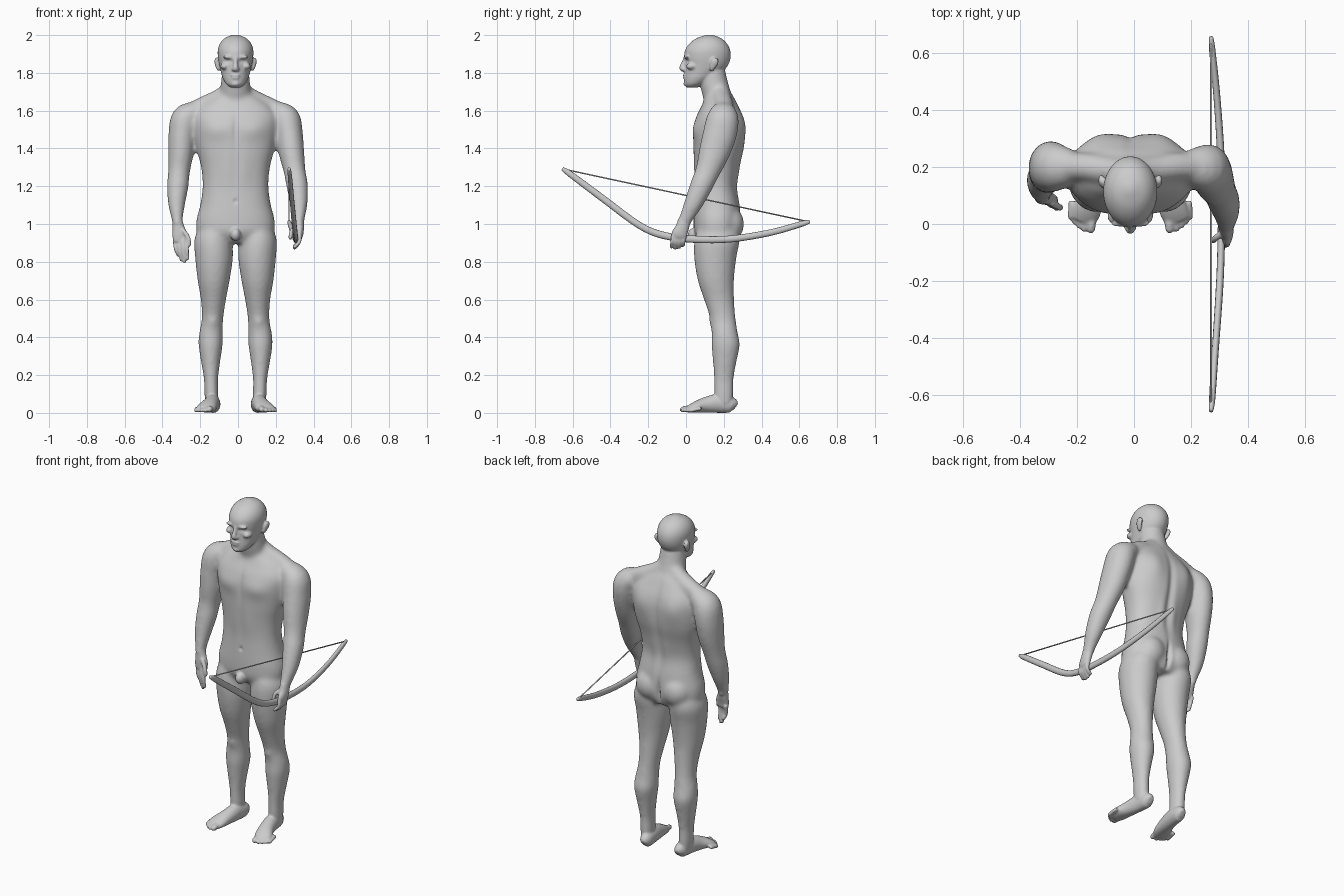
import bpy, bmesh, math
from mathutils import Vector, Matrix

CX = -0.013  # body mid-plane


def spline(rows, steps):
    """Catmull-Rom through rows of (x, y, z, half width, half depth)."""
    rows = [Vector(r) for r in rows]
    out = []
    for i in range(len(rows) - 1):
        p0, p1, p2, p3 = rows[max(i - 1, 0)], rows[i], rows[i + 1], rows[min(i + 2, len(rows) - 1)]
        for k in range(steps):
            t = k / steps
            out.append(0.5 * (2 * p1 + (p2 - p0) * t + (2 * p0 - 5 * p1 + 4 * p2 - p3) * t * t
                              + (3 * p1 - p0 - 3 * p2 + p3) * t ** 3))
    return out + [rows[-1]]


def loft(name, rows, flat=False, power=2.0, steps=4, n=24):
    rows = spline(rows, steps)
    pos = [Vector(r[:3]) for r in rows]
    ref = Vector((1, 0, 0))
    if abs((pos[-1] - pos[0]).normalized().x) > 0.8:
        ref = Vector((0, 1, 0))
    bm = bmesh.new()
    rings = []
    for i, r in enumerate(rows):
        if flat:
            u, v = Vector((1, 0, 0)), Vector((0, 1, 0))
        else:
            t = (pos[min(i + 1, len(pos) - 1)] - pos[max(i - 1, 0)]).normalized()
            u = (ref - t * ref.dot(t)).normalized()
            v = t.cross(u)
        ring = []
        for k in range(n):
            c, s = math.cos(math.tau * k / n), math.sin(math.tau * k / n)
            c = math.copysign(abs(c) ** (2 / power), c)
            s = math.copysign(abs(s) ** (2 / power), s)
            ring.append(bm.verts.new(pos[i] + u * c * r[3] + v * s * r[4]))
        rings.append(ring)
    for a, b in zip(rings, rings[1:]):
        for k in range(n):
            bm.faces.new((a[k], a[(k + 1) % n], b[(k + 1) % n], b[k]))
    bm.faces.new(rings[0])
    bm.faces.new(rings[-1])
    bmesh.ops.recalc_face_normals(bm, faces=bm.faces)
    return finish(name, bm)


def ball(name, c, r):
    bm = bmesh.new()
    bmesh.ops.create_uvsphere(bm, u_segments=24, v_segments=16, radius=1,
                              matrix=Matrix.Translation(c) @ Matrix.Diagonal((*r, 1)))
    return finish(name, bm)


def finish(name, bm):
    me = bpy.data.meshes.new(name)
    bm.to_mesh(me)
    bm.free()
    me.shade_smooth()
    ob = bpy.data.objects.new(name, me)
    bpy.context.collection.objects.link(ob)
    return ob


def finger(a, b, c, r):
    """Tapered digit with a rounded tip, through three points."""
    a, b, c = Vector(a), Vector(b), Vector(c)
    e = c + (c - b).normalized() * r * 0.7
    return loft("digit", [(*a, r, r), (*b, r, r), (*c, r * .9, r * .9), (*e, r * .3, r * .3)], n=12)


def fuse(name, parts, voxel, smooth):
    bpy.ops.object.select_all(action='DESELECT')
    for p in parts:
        p.select_set(True)
    ob = parts[0]
    bpy.context.view_layer.objects.active = ob
    bpy.ops.object.join()
    m = ob.modifiers.new("remesh", 'REMESH')
    m.mode, m.voxel_size, m.use_smooth_shade = 'VOXEL', voxel, True
    s = ob.modifiers.new("smooth", 'SMOOTH')
    s.factor, s.iterations = 0.5, smooth
    for mod in ("remesh", "smooth"):
        bpy.ops.object.modifier_apply(modifier=mod)
    ob.name = name
    return ob


# torso and neck: (z, half width, front y, back y)
torso = [(.90, .13, .08, .26), (.95, .20, .045, .285), (1.02, .207, .04, .29), (1.10, .187, .043, .285),
         (1.20, .174, .048, .268), (1.30, .182, .045, .283), (1.40, .207, .04, .307), (1.50, .222, .04, .312),
         (1.57, .222, .055, .30), (1.63, .18, .085, .275), (1.67, .12, .10, .255), (1.70, .08, .11, .235)]
parts = [loft("torso", [(CX, (f + b) / 2, z, w, (b - f) / 2) for z, w, f, b in torso], True, 2.3, n=40),
         loft("neck", [(CX, .18, 1.60, .09, .07), (CX, .165, 1.68, .084, .078),
                       (CX, .147, 1.75, .077, .076), (CX, .135, 1.83, .07, .07)], True)]

# arms: the left one reaches forward to the bow
arm_r = [(.05, .06), (.076, .085), (.073, .09), (.068, .083), (.058, .066), (.057, .06), (.046, .05),
         (.031, .037), (.027, .036)]
left_arm = [(.19, .20, 1.605), (.25, .195, 1.56), (.27, .18, 1.48), (.283, .15, 1.38), (.30, .115, 1.28),
            (.314, .08, 1.2), (.323, .04, 1.11), (.323, 0, 1.03), (.322, -.015, .99)]
right_arm = [(-.215, .20, 1.605), (-.275, .20, 1.56), (-.295, .20, 1.48), (-.302, .19, 1.38), (-.312, .175, 1.28),
             (-.319, .155, 1.2), (-.325, .13, 1.11), (-.322, .105, 1.03), (-.32, .098, .99)]
for nm, path in (("left_arm", left_arm), ("right_arm", right_arm)):
    parts.append(loft(nm, [(*p, *r) for p, r in zip(path, arm_r)]))

# legs, trapezius, glutes
leg = [(.105, .17, 1.0, .08, .10), (.118, .165, .92, .10, .12), (.114, .155, .82, .10, .112),
       (.116, .158, .7, .085, .096), (.117, .175, .6, .067, .08), (.122, .195, .5, .057, .068),
       (.13, .205, .42, .063, .07), (.132, .21, .36, .064, .076), (.132, .205, .27, .051, .063),
       (.13, .2, .18, .038, .053), (.128, .2, .1, .037, .052), (.126, .2, .035, .033, .048)]
for s in (-1, 1):
    parts.append(loft("leg", [(CX + s * x, *r) for x, *r in leg], True))
    parts.append(loft("trapezius", [(CX + s * .03, .185, 1.70, .045, .05), (CX + s * .09, .19, 1.663, .05, .05),
                                    (CX + s * .16, .2, 1.63, .05, .05), (CX + s * .24, .2, 1.59, .05, .05)]))
    parts.append(ball("glute", (CX + s * .088, .222, 1.0), (.088, .086, .095)))
body = fuse("body", parts, 0.011, 10)
parts = [body, ball("groin", (CX, .045, .945), (.028, .035, .035))]

# head: (z, half width, front y, back y)
head = [(1.722, .025, .005, .06), (1.74, .05, -.008, .10), (1.77, .067, -.01, .15), (1.80, .076, -.008, .19),
        (1.84, .086, -.006, .222), (1.88, .093, -.01, .236), (1.92, .094, -.005, .234), (1.955, .083, .018, .217),
        (1.983, .058, .055, .187), (1.999, .022, .10, .147), (2.002, .006, .115, .13)]
parts.append(loft("head", [(CX, (f + b) / 2, z, w, (b - f) / 2) for z, w, f, b in head], True, n=40))
parts.append(loft("nose", [(CX, .0, 1.885, .009, .012), (CX, -.012, 1.855, .010, .012),
                           (CX, -.022, 1.826, .015, .014), (CX, -.014, 1.81, .009, .009)], n=16))
parts.append(ball("upper_lip", (CX, -.008, 1.787), (.026, .01, .0065)))
parts.append(ball("lower_lip", (CX, -.007, 1.774), (.021, .01, .0065)))
parts.append(ball("chin", (CX, .004, 1.742), (.025, .017, .015)))
for s in (-1, 1):
    parts.append(ball("nostril", (CX + s * .013, -.012, 1.819), (.009, .012, .009)))
    parts.append(ball("brow", (CX + s * .036, .004, 1.884), (.032, .015, .009)))
    parts.append(ball("cheekbone", (CX + s * .058, .03, 1.835), (.022, .03, .018)))
    parts.append(loft("ear", [(CX + s * .086, .135, 1.812, .008, .008), (CX + s * .094, .14, 1.83, .01, .016),
                              (CX + s * .101, .152, 1.86, .011, .022), (CX + s * .10, .158, 1.878, .007, .012)]))
    # feet and toes
    foot = [(.115, .262, .03, .016, .022), (.115, .24, .042, .034, .042), (.122, .17, .05, .039, .05),
            (.135, .1, .041, .043, .041), (.153, .045, .029, .05, .028), (.168, .01, .018, .044, .016)]
    parts.append(loft("foot", [(CX + s * x, *r) for x, *r in foot]))
    for x, y, r in ((.138, -.022, .016), (.162, -.02, .0115), (.18, -.008, .011), (.196, .006, .0105), (.21, .022, .0105)):
        parts.append(finger((CX + s * (x - .004), y + .06, .024), (CX + s * (x - .002), y + .025, r + .007),
                            (CX + s * x, y, r + .001), r))

# right hand, hanging
parts.append(loft("right_palm", [(-.32, .10, 1.02, .026, .03), (-.315, .095, .98, .032, .026),
                                 (-.307, .088, .94, .041, .021), (-.305, .085, .905, .038, .016)]))
for i, tip in enumerate((.835, .81, .80, .815)):
    x, y = -.336 + .02 * i, .10 - .01 * i
    parts.append(finger((x, y, .925), (x + .006, y - .014, .87), (x + .02 - .004 * i, y - .008, tip), .0105))
parts.append(finger((-.292, .075, .97), (-.265, .06, .93), (-.257, .058, .89), .0115))

# left hand, around the bow
parts.append(loft("left_palm", [(.322, -.008, 1.02, .026, .034), (.325, -.02, .98, .024, .036),
                                (.326, -.035, .945, .02, .042), (.322, -.04, .925, .015, .038)]))
for i, tip in enumerate((.878, .872, .875, .885)):
    y = -.068 + .02 * i
    parts.append(finger((.326, y, .94), (.324, y - .005, .905), (.298, y - .009, tip), .0105))
parts.append(finger((.312, -.03, .99), (.285, -.05, .965), (.277, -.058, .925), .0115))
body = fuse("body", parts, 0.006, 3)

# muscle and face relief: (mirrored x, y, z), falloff radii, push along y
relief = [((.10, .05, 1.50), (.075, .06, .05), -.010), ((.11, .30, 1.52), (.06, .06, .09), .013),
          ((0, .30, 1.38), (.022, .06, .22), -.012), ((0, .04, 1.5), (.015, .05, .09), .006),
          ((.034, .0, 1.862), (.017, .03, .010), .012), ((.034, .0, 1.860), (.009, .02, .005), -.005),
          ((0, .30, .98), (.012, .06, .07), -.02), ((0, .045, 1.12), (.010, .03, .012), .007),
          ((.04, .29, 1.24), (.025, .05, .08), .006), ((.12, .14, .48), (.03, .04, .03), -.006),
          ((.045, .04, 1.28), (.035, .04, .10), -.004), ((0, -.01, 1.781), (.022, .02, .0035), .004)]
for v in body.data.vertices:
    push = 0
    for c, r, d in relief:
        q = ((abs(v.co.x - CX) - c[0]) / r[0], (v.co.y - c[1]) / r[1], (v.co.z - c[2]) / r[2])
        push += d * math.exp(-sum(k * k for k in q))
    v.co.y += push
    v.co.z = max(v.co.z, 0)
body.data.shade_smooth()

# bow limb and string
limb = [(.270, -.655, 1.293, .007, .009), (.274, -.61, 1.262, .011, .016), (.285, -.44, 1.135, .012, .018),
        (.298, -.25, .995, .013, .018), (.304, -.12, .94, .013, .019), (.307, .05, .919, .013, .019),
        (.304, .24, .921, .013, .018), (.29, .45, .955, .012, .017), (.274, .61, 1.0, .011, .015),
        (.270, .655, 1.013, .007, .009)]
loft("bow", limb, n=12)
loft("bow_string", [(.270, -.645, 1.29, .0035, .0035), (.270, .645, 1.013, .0035, .0035)], n=8, steps=1)
